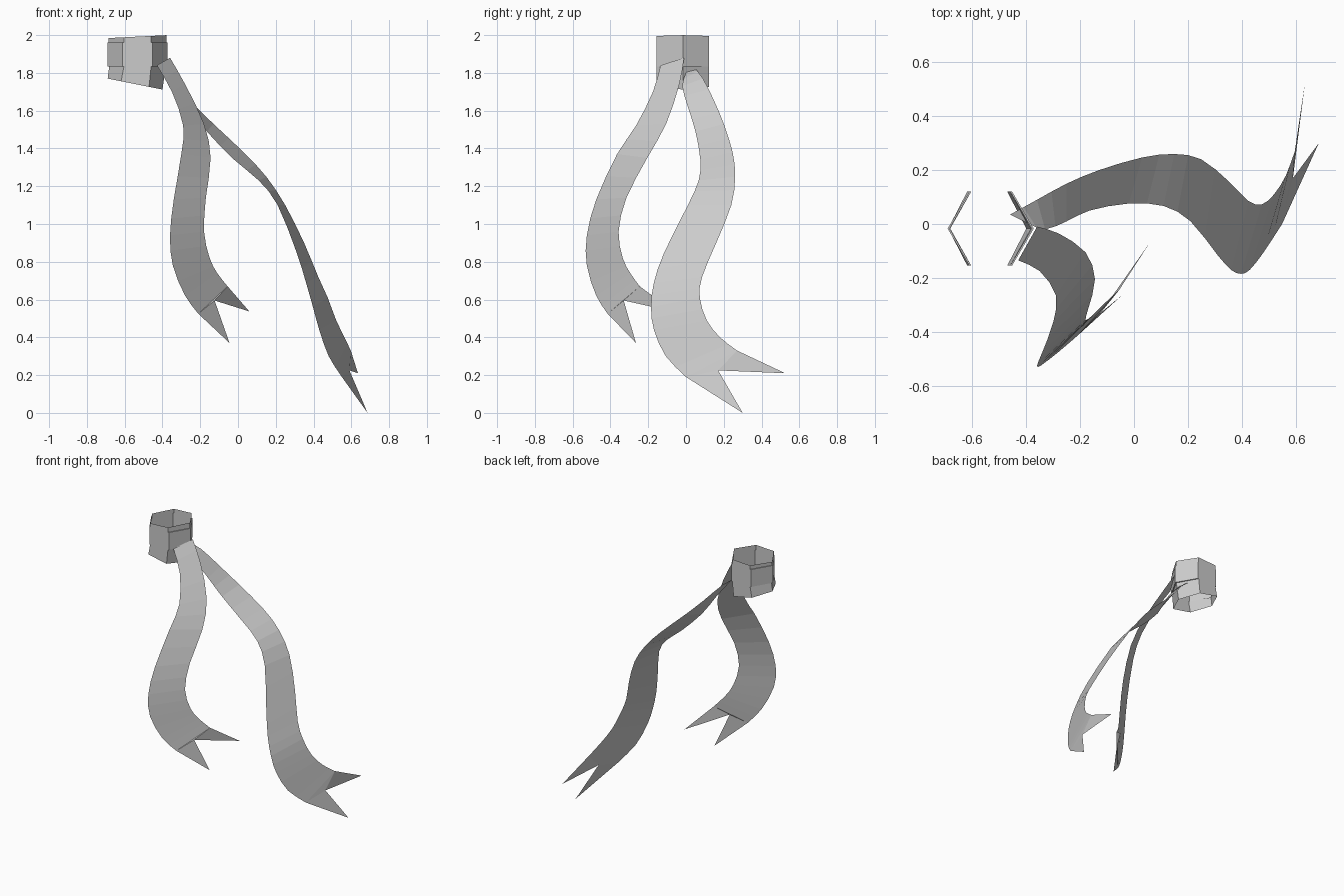
import bpy
import bmesh
from mathutils import Vector

cube = bpy.data.objects.get("Cube")
if cube:
    bpy.data.objects.remove(cube, do_unlink=True)

# Single cloth colour
cloth = bpy.data.materials.new("pale_grey_cloth")
cloth.use_nodes = True
GREY = (0.6, 0.6, 0.6, 1.0)
cloth.diffuse_color = GREY
cloth.node_tree.nodes["Principled BSDF"].inputs["Base Color"].default_value = GREY


def finish(bm, name):
    """Turn a bmesh into a flat-shaded, coloured object."""
    mesh = bpy.data.meshes.new(name)
    bm.to_mesh(mesh)
    bm.free()
    mesh.materials.append(cloth)
    obj = bpy.data.objects.new(name, mesh)
    bpy.context.collection.objects.link(obj)
    return obj


def points(triples):
    """Convert hundredths of a unit into vectors."""
    return [Vector(t) / 100 for t in triples]


def smooth_path(controls, steps):
    """Catmull-Rom curve through the control points."""
    first = controls[0] * 2 - controls[1]
    last = controls[-1] * 2 - controls[-2]
    ext = [first] + controls + [last]
    path = []
    for a, b, c, d in zip(ext, ext[1:], ext[2:], ext[3:]):
        for i in range(steps):
            t = i / steps
            path.append((b * 2 + (c - a) * t
                         + (a * 2 - b * 5 + c * 4 - d) * t ** 2
                         + (b * 3 - a - c * 3 + d) * t ** 3) / 2)
    path.append(controls[-1])
    return path


def ribbon(name, edge_a, edge_b, tip_a, notch, tip_b, steps=2):
    """Loft a strip between two curved edges and end it in a swallowtail."""
    bm = bmesh.new()
    side_a = [bm.verts.new(p) for p in smooth_path(points(edge_a), steps)]
    side_b = [bm.verts.new(p) for p in smooth_path(points(edge_b), steps)]
    for i in range(len(side_a) - 1):
        bm.faces.new((side_a[i], side_a[i + 1], side_b[i + 1], side_b[i]))
    ta, n, tb = [bm.verts.new(p) for p in points((tip_a, notch, tip_b))]
    end_a, end_b = side_a[-1], side_b[-1]
    for tri in ((end_a, ta, n), (end_a, n, end_b), (end_b, n, tb)):
        bm.faces.new(tri)
    return finish(bm, name)


# Hexagonal open knot: three stacked bands, the middle one slightly wider
def hex_loop(bm, centre_x, point_x, corner_x, height, tilt):
    outline = [(point_x, 0), (corner_x, 1), (-corner_x, 1),
               (-point_x, 0), (-corner_x, -1), (corner_x, -1)]
    return [bm.verts.new((centre_x + dx, -0.017 + side * 0.138, height + tilt * dx))
            for dx, side in outline]


knot = bmesh.new()
loops = [
    hex_loop(knot, -0.545, 0.145, 0.074, 1.741, -0.2),
    hex_loop(knot, -0.532, 0.15, 0.072, 1.833, 0),
    hex_loop(knot, -0.532, 0.16, 0.079, 1.833, 0),
    hex_loop(knot, -0.532, 0.16, 0.079, 1.96, 0),
    hex_loop(knot, -0.532, 0.153, 0.072, 1.96, 0),
    hex_loop(knot, -0.532, 0.153, 0.072, 1.992, 0.05),
]
for low, high in zip(loops, loops[1:]):
    for i in range(6):
        j = (i + 1) % 6
        knot.faces.new((low[i], low[j], high[j], high[i]))
finish(knot, "ribbon_knot")

# Shorter ribbon tail, sweeping forward
ribbon(
    "short_ribbon_tail",
    [(-43, -13.5, 184), (-35, -17.5, 170), (-29, -26.5, 152), (-30, -36.5, 137),
     (-34, -47.5, 113), (-36, -52.5, 94), (-34.5, -52.5, 78), (-28, -47.5, 62),
     (-21, -41.5, 52.5)],
    [(-36, -1, 188), (-28, -3.5, 174), (-18, -10.5, 153), (-14.5, -20.5, 135),
     (-17, -31.5, 114), (-18, -35.7, 96), (-15, -33.5, 82), (-11, -29.5, 74),
     (-5.5, -24.5, 67)],
    (-4.5, -26.5, 37), (-12.4, -33, 59.5), (6, -6.7, 53.7))

# Longer ribbon tail, sweeping out to the left
ribbon(
    "long_ribbon_tail",
    [(-39, 0, 180), (-33, -2, 173), (-25, 1, 162), (-16.5, 5, 149), (-2, 7.6, 134),
     (11, 6.7, 123), (21, 1, 110), (31, -11.5, 85), (36, -17, 69), (39.7, -18.5, 56),
     (43, -17, 44), (48, -10.7, 30), (55, 0, 19)],
    [(-46, 3.5, 184), (-36, 9, 177), (-25, 15, 165), (-13, 20, 153), (3, 24.7, 138),
     (15, 26, 125), (25, 24, 110), (35, 16, 90), (42.5, 8.5, 72), (47.5, 7.3, 61),
     (52, 11, 49), (56.4, 18, 40), (59.7, 27, 33)],
    (68.6, 30, 0), (59, 17, 22.5), (63.5, 52.5, 21))
